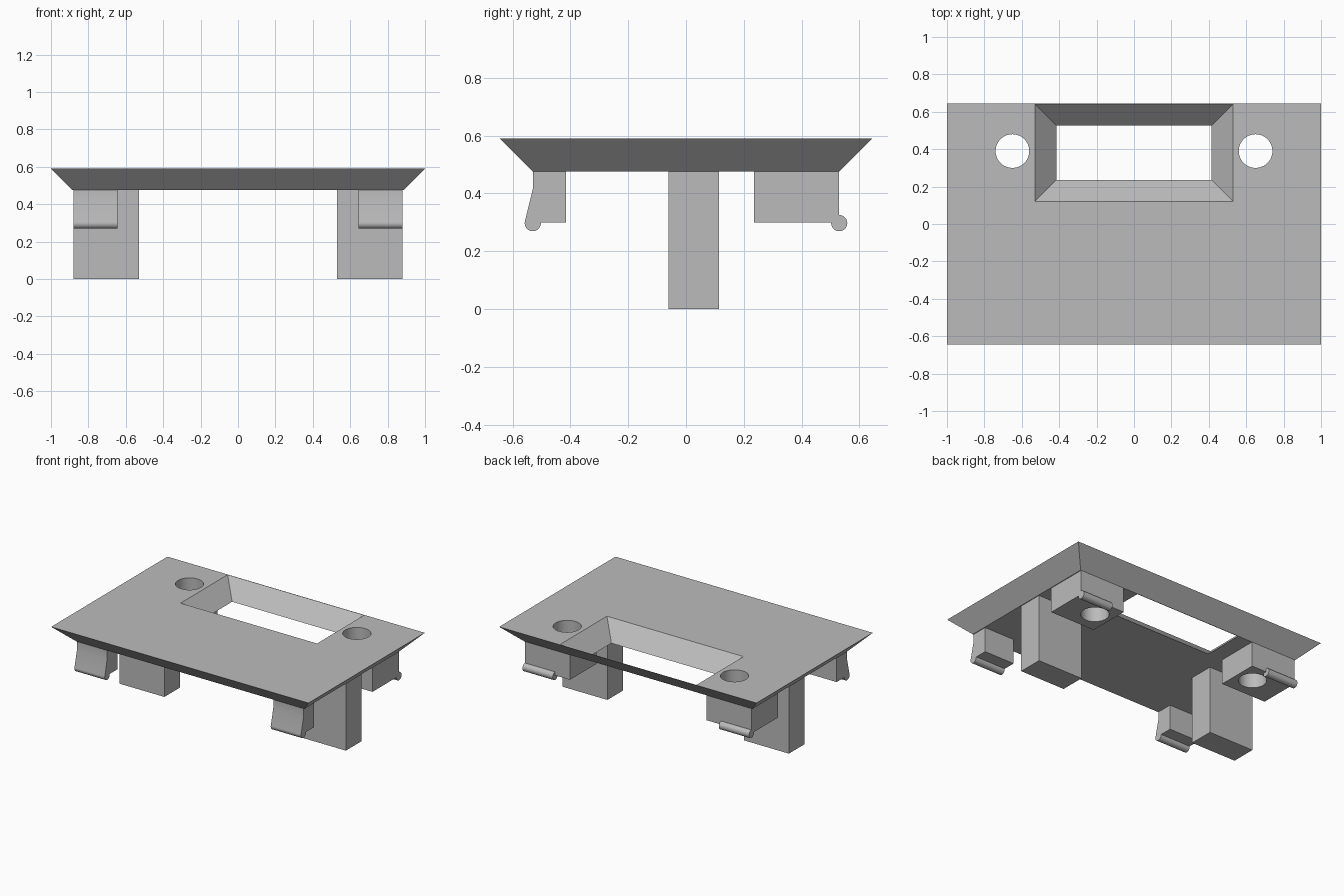
import bpy, math
from mathutils import Matrix

cube = bpy.data.objects.get("Cube")
if cube:
    bpy.data.objects.remove(cube)

grey = bpy.data.materials.new("grey_plastic")
grey.use_nodes = True
color = (0.5, 0.5, 0.5, 1)
grey.diffuse_color = color
grey.node_tree.nodes["Principled BSDF"].inputs["Base Color"].default_value = color

TOP, BASE, JOIN = 0.59, 0.475, 0.48


def make(name, verts, faces):
    mesh = bpy.data.meshes.new(name)
    mesh.from_pydata(verts, [], faces)
    mesh.materials.append(grey)
    obj = bpy.data.objects.new(name, mesh)
    bpy.context.collection.objects.link(obj)
    return obj


def loft(name, lower, upper):
    """Closed solid between two matching loops."""
    n = len(lower)
    sides = [(i, (i + 1) % n, n + (i + 1) % n, n + i) for i in range(n)]
    caps = [tuple(reversed(range(n))), tuple(range(n, 2 * n))]
    return make(name, lower + upper, sides + caps)


def rect(x0, x1, y0, y1, z):
    return [(x0, y0, z), (x1, y0, z), (x1, y1, z), (x0, y1, z)]


def box(name, x0, x1, y0, y1, z0, z1):
    return loft(name, rect(x0, x1, y0, y1, z0), rect(x0, x1, y0, y1, z1))


def taper(name, x, y0, y1, z0, z1):
    """Solid with 45 degree walls; sizes are given at the plate top."""
    a, b = TOP - z0, TOP - z1
    return loft(name, rect(-x + a, x - a, y0 + a, y1 - a, z0),
                rect(-x + b, x - b, y0 + b, y1 - b, z1))


def extrude_x(name, profile, x0, x1):
    return loft(name, [(x0, y, z) for y, z in profile], [(x1, y, z) for y, z in profile])


def arc(cy, cz, r, start, end, n):
    angles = [math.radians(start + (end - start) * i / n) for i in range(n + 1)]
    return [(cy + r * math.cos(a), cz + r * math.sin(a)) for a in angles]


def cut(obj, cutter):
    mod = obj.modifiers.new("cut", "BOOLEAN")
    mod.operation, mod.solver, mod.object = "DIFFERENCE", "EXACT", cutter
    bpy.context.view_layer.objects.active = obj
    bpy.ops.object.modifier_apply(modifier=mod.name)
    bpy.data.objects.remove(cutter)


def screw_cutter(x):
    ring = arc(x, 0.39, 0.09, 0, 360 - 7.5, 47)
    return loft("screw_cutter", [(p, q, 0.2) for p, q in ring], [(p, q, 0.8) for p, q in ring])


# Bevelled cover plate with a flared window and two screw holes
plate = taper("cover_plate", 1.0, -0.645, 0.645, BASE, TOP)
cut(plate, taper("window_cutter", 0.53, 0.12, 0.642, BASE - 0.04, TOP + 0.04))
for s in (-1, 1):
    cut(plate, screw_cutter(0.65 * s))
parts = [plate]

# Front clip profile: straight neck, slanted face, rounded bead at the tip
clip = [(-0.415, 0.3), (-0.415, JOIN), (-0.53, JOIN), (-0.53, 0.415)]
clip += arc(-0.53, 0.297, 0.028, 167, 366, 20)
bead = arc(0.53, 0.297, 0.028, 0, 345, 23)

for s, side in ((1, "left"), (-1, "right")):
    x_in, x_mid, x_out = sorted((0.53 * s, 0.645 * s, 0.88 * s), key=abs)
    # Support leg
    leg = box("support_leg_" + side, *sorted((x_in, x_out)), -0.06, 0.115, 0, JOIN)
    # Rear screw block with its snap bead
    block = box("screw_block_" + side, *sorted((x_in, x_out)), 0.235, 0.53, 0.3, JOIN)
    cut(block, screw_cutter(0.65 * s))
    rod = extrude_x("snap_bead_" + side, bead, *sorted((x_mid, x_out)))
    # Front snap clip
    hook = extrude_x("front_clip_" + side, clip, *sorted((x_mid, x_out)))
    parts += [leg, block, rod, hook]

# Consistent normals, smooth round surfaces with sharp edges kept
import bmesh
for obj in parts:
    bm = bmesh.new()
    bm.from_mesh(obj.data)
    bmesh.ops.recalc_face_normals(bm, faces=bm.faces)
    bm.to_mesh(obj.data)
    bm.free()
bpy.ops.object.select_all(action="DESELECT")
for obj in parts:
    obj.select_set(True)
bpy.context.view_layer.objects.active = plate
bpy.ops.object.shade_smooth_by_angle(angle=math.radians(30))
